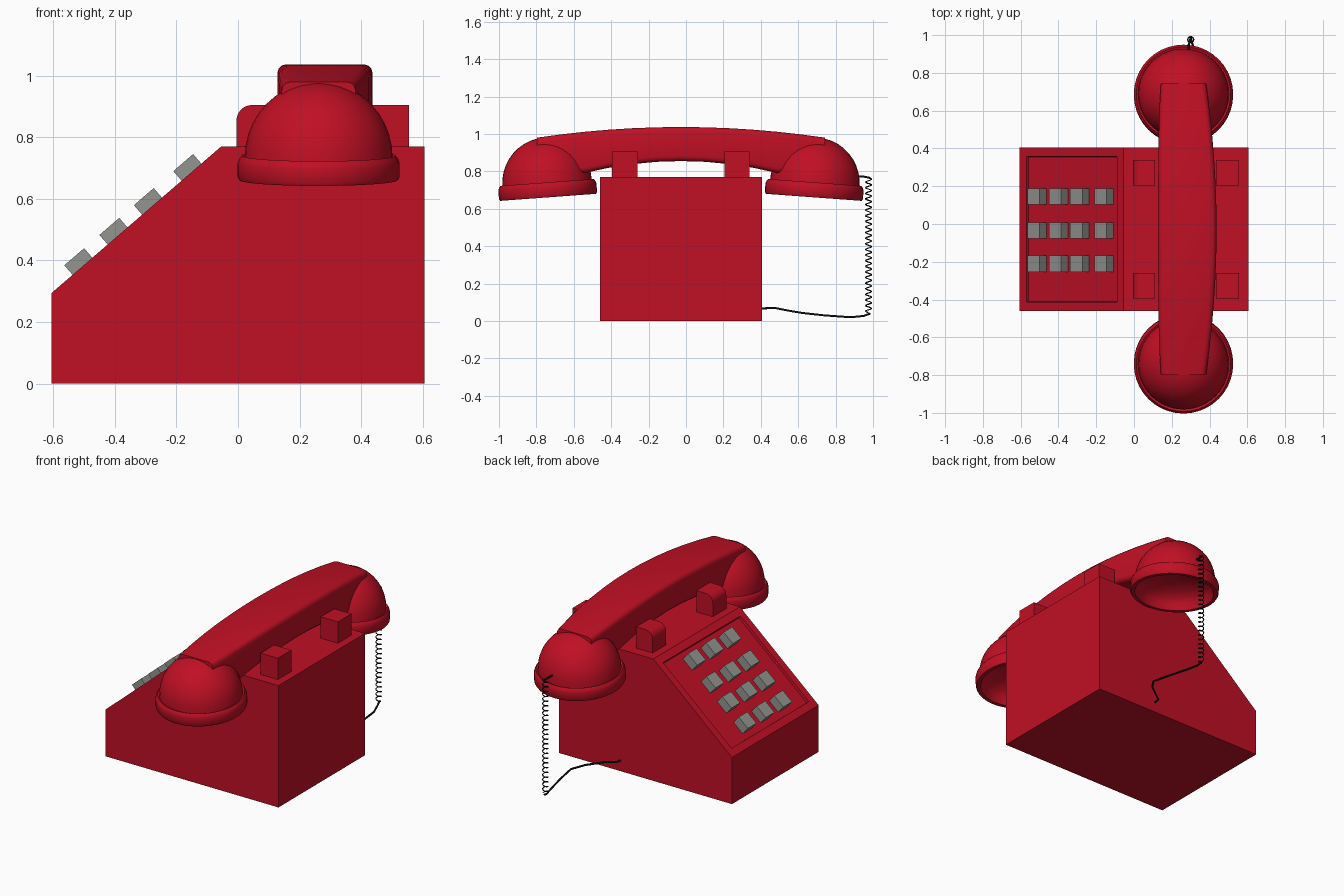
import bpy, bmesh, math
from mathutils import Vector, Matrix

if "Cube" in bpy.data.objects:
    bpy.data.objects.remove(bpy.data.objects["Cube"])


def material(name, rgb):
    m = bpy.data.materials.new(name)
    m.diffuse_color = (*rgb, 1)
    m.use_nodes = True
    m.node_tree.nodes["Principled BSDF"].inputs["Base Color"].default_value = m.diffuse_color
    return m


RED = material("red plastic", (0.53, 0.005, 0.018))
GREY = material("grey keys", (0.29, 0.30, 0.28))
BLACK = material("black cord", (0.005, 0.005, 0.005))


def finish(bm, name, mat, smooth=None):
    bmesh.ops.recalc_face_normals(bm, faces=bm.faces)
    me = bpy.data.meshes.new(name)
    bm.to_mesh(me)
    bm.free()
    me.materials.append(mat)
    ob = bpy.data.objects.new(name, me)
    bpy.context.collection.objects.link(ob)
    if smooth:
        bpy.ops.object.select_all(action='DESELECT')
        ob.select_set(True)
        bpy.context.view_layer.objects.active = ob
        bpy.ops.object.shade_smooth_by_angle(angle=math.radians(smooth))
    return ob


def prism(profile, y0, y1):
    """Extrude an x-z profile along y."""
    bm = bmesh.new()
    a = [bm.verts.new((x, y0, z)) for x, z in profile]
    b = [bm.verts.new((x, y1, z)) for x, z in profile]
    bm.faces.new(a)
    bm.faces.new(b[::-1])
    n = len(a)
    for i in range(n):
        j = (i + 1) % n
        bm.faces.new((a[i], b[i], b[j], a[j]))
    bmesh.ops.recalc_face_normals(bm, faces=bm.faces)
    return bm


# wedge body with recessed key panel
LOW, HIGH = Vector((-0.605, 0, 0.295)), Vector((-0.055, 0, 0.77))
bm = prism([(-0.605, 0), (0.605, 0), (0.605, 0.77), (HIGH.x, HIGH.z), (LOW.x, LOW.z)], -0.46, 0.405)
bm.normal_update()
slope = [f for f in bm.faces if f.normal.x < -0.3 and f.normal.z > 0.3]
bmesh.ops.inset_region(bm, faces=slope, thickness=0.047, use_even_offset=True)
bmesh.ops.inset_region(bm, faces=slope, thickness=0.003, depth=-0.015, use_even_offset=True)
finish(bm, "body", RED)

# keys, four rows of three on the slope
along = (HIGH - LOW).normalized()
up = Vector((-along.z, 0, along.x))
frame = Matrix((along, Vector((0, 1, 0)), up)).transposed().to_4x4()
for r, x in enumerate((-0.532, -0.418, -0.306, -0.178)):
    for c, y in enumerate((-0.21, -0.035, 0.145)):
        z = LOW.z + (x - LOW.x) * along.z / along.x + 0.041 / along.x
        centre = Vector((x, y, z)) - up * 0.029
        bm = bmesh.new()
        bmesh.ops.create_cube(bm, size=1, matrix=Matrix.Translation(centre) @ frame
                              @ Matrix.Diagonal((0.085, 0.086, 0.058, 1)))
        finish(bm, f"key_{r}_{c}", GREY)

# cradle prongs: rounded on the keypad side, square behind
arc = [(0.045 - 0.05 * math.cos(t), 0.855 + 0.05 * math.sin(t))
       for t in (i * math.pi / 12 for i in range(7))]
for k, (y0, y1) in enumerate(((-0.395, -0.26), (0.205, 0.34))):
    finish(prism([(-0.005, 0.765)] + arc + [(0.11, 0.905), (0.11, 0.765)], y0, y1),
           f"front_prong_{k}", RED, 30)
    finish(prism([(0.435, 0.765), (0.435, 0.905), (0.555, 0.905), (0.555, 0.765)], y0, y1),
           f"back_prong_{k}", RED)

# handset cups: revolved dome, lip and hollow underside
profile = [(0.24 * math.cos(t), 0.075 + 0.245 * math.sin(t))
           for t in (math.pi / 2 * (1 - i / 10) for i in range(11))]
profile[0] = (0, 0.32)
profile += [(0.25, 0.08), (0.259, 0.068), (0.263, 0.055), (0.263, 0.01), (0.257, 0), (0.235, 0)]
profile += [(0.228 * math.cos(t), 0.015 + 0.11 * math.sin(t))
            for t in (math.pi / 2 * i / 6 for i in range(6))] + [(0, 0.125)]
MID = -0.027
for side, name in ((-1, "near_cup"), (1, "far_cup")):
    bm = bmesh.new()
    vs = [bm.verts.new((r, 0, z)) for r, z in profile]
    es = [bm.edges.new(p) for p in zip(vs, vs[1:])]
    bmesh.ops.spin(bm, geom=vs + es, cent=(0, 0, 0), axis=(0, 0, 1), angle=2 * math.pi, steps=40)
    bmesh.ops.remove_doubles(bm, verts=bm.verts, dist=0.0005)
    bm.transform(Matrix.Translation((0.262, MID + side * 0.71, 0.661))
                 @ Matrix.Rotation(math.radians(-4.2 * side), 4, 'X'))
    finish(bm, name, RED, 40)

# arched handle: rounded rectangle lofted along y
bm = bmesh.new()
rings = []
for i in range(13):
    u = -0.77 + 1.54 * i / 12
    q = (u / 0.77) ** 2
    top, bot = 1.037 - 0.057 * q, max(0.79, 0.855 - 0.24 * u * u)
    left, right = 0.128 + 0.014 * q * q, 0.437 - 0.055 * q
    rad, ring = 0.028, []
    for cx, cz, a0 in ((right - rad, top - rad, 0), (left + rad, top - rad, 90),
                       (left + rad, bot + rad, 180), (right - rad, bot + rad, 270)):
        for s in range(4):
            a = math.radians(a0 + 30 * s)
            ring.append(bm.verts.new((cx + rad * math.cos(a), MID + u, cz + rad * math.sin(a))))
    rings.append(ring)
for a, b in zip(rings, rings[1:]):
    for i in range(16):
        j = (i + 1) % 16
        bm.faces.new((a[i], a[j], b[j], b[i]))
bm.faces.new(rings[0])
bm.faces.new(rings[-1])
finish(bm, "handle", RED, 40)


# cord: short lead, hanging coil, and a lead along the floor into the body
def tube(name, pts, radius, sides=1):
    cu = bpy.data.curves.new(name, 'CURVE')
    cu.dimensions = '3D'
    cu.bevel_depth = radius
    cu.bevel_resolution = sides
    cu.use_fill_caps = True
    sp = cu.splines.new('POLY')
    sp.points.add(len(pts) - 1)
    for p, co in zip(sp.points, pts):
        p.co = (*co, 1)
    cu.materials.append(BLACK)
    bpy.context.collection.objects.link(bpy.data.objects.new(name, cu))


coil = []
TURNS, STEP = 24, 10
for i in range(TURNS * STEP + 1):
    t = 2 * math.pi * i / STEP
    coil.append((0.30 + 0.016 * math.cos(t), 0.976 + 0.016 * math.sin(t),
                 0.765 - 0.72 * i / (TURNS * STEP)))
tube("cord_coil", coil, 0.0035, 0)
tube("cord_top_lead", [(0.29, 0.88, 0.77), (0.29, 0.95, 0.772), (0.30, 0.985, 0.765)], 0.006)
tube("cord_floor_lead", [(0.30, 0.985, 0.04), (0.31, 0.95, 0.027), (0.335, 0.88, 0.02), (0.36, 0.74, 0.03),
                         (0.37, 0.62, 0.043), (0.32, 0.55, 0.055), (0.23, 0.475, 0.07),
                         (0.18, 0.44, 0.069), (0.175, 0.39, 0.065)], 0.006)
